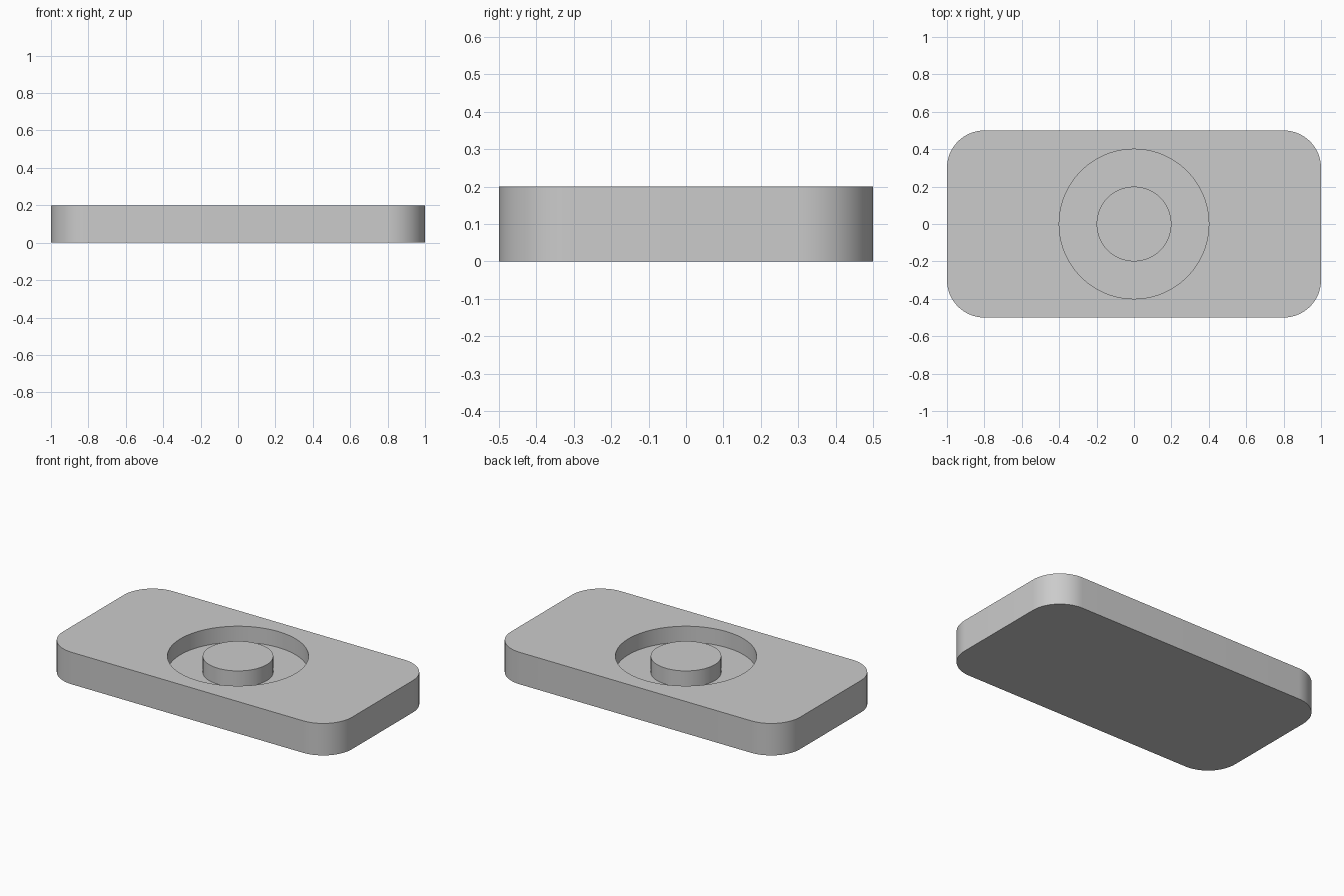
import bpy
import bmesh
from math import radians

LENGTH, WIDTH, HEIGHT = 2.0, 1.0, 0.2
CORNER_RADIUS = 0.2
GROOVE_OUTER, GROOVE_INNER, GROOVE_FLOOR = 0.4, 0.2, 0.1

default_cube = bpy.data.objects.get("Cube")
if default_cube:
    bpy.data.objects.remove(default_cube, do_unlink=True)


def make_material(name, color):
    mat = bpy.data.materials.new(name)
    mat.use_nodes = True
    mat.diffuse_color = color
    mat.node_tree.nodes["Principled BSDF"].inputs["Base Color"].default_value = color
    return mat


def make_object(name, bm, mat):
    bmesh.ops.recalc_face_normals(bm, faces=bm.faces)
    mesh = bpy.data.meshes.new(name)
    bm.to_mesh(mesh)
    bm.free()
    mesh.materials.append(mat)
    obj = bpy.data.objects.new(name, mesh)
    bpy.context.collection.objects.link(obj)
    return obj


grey = make_material("light_grey", (0.6, 0.6, 0.6, 1.0))

# Plate: a box with its four upright edges rounded
bm = bmesh.new()
bmesh.ops.create_cube(bm, size=1)
bmesh.ops.scale(bm, vec=(LENGTH, WIDTH, HEIGHT), verts=bm.verts)
bmesh.ops.translate(bm, vec=(0, 0, HEIGHT / 2), verts=bm.verts)
upright = [e for e in bm.edges if abs(e.verts[0].co.z - e.verts[1].co.z) > HEIGHT / 2]
bmesh.ops.bevel(bm, geom=upright, offset=CORNER_RADIUS, segments=16,
                profile=0.5, affect='EDGES')
plate = make_object("plate", bm, grey)

# Ring cutter: leaves the round boss standing flush in the middle of the recess
bm = bmesh.new()
for radius in (GROOVE_OUTER, GROOVE_INNER):
    bmesh.ops.create_circle(bm, segments=96, radius=radius)
bmesh.ops.translate(bm, vec=(0, 0, GROOVE_FLOOR), verts=bm.verts)
ring = bmesh.ops.bridge_loops(bm, edges=bm.edges[:])["faces"]
lifted = bmesh.ops.extrude_face_region(bm, geom=ring, use_keep_orig=True)["geom"]
bmesh.ops.translate(bm, vec=(0, 0, HEIGHT),
                    verts=[v for v in lifted if isinstance(v, bmesh.types.BMVert)])
cutter = make_object("groove_cutter", bm, grey)
cutter.hide_render = True

# Cut the recess, then discard the cutter
cut = plate.modifiers.new("groove", 'BOOLEAN')
cut.operation = 'DIFFERENCE'
cut.solver = 'EXACT'
cut.object = cutter
bpy.ops.object.select_all(action='DESELECT')
plate.select_set(True)
bpy.context.view_layer.objects.active = plate
bpy.ops.object.modifier_apply(modifier=cut.name)
bpy.data.objects.remove(cutter, do_unlink=True)

# Smooth round walls, crisp rims
bpy.ops.object.shade_smooth_by_angle(angle=radians(30))
